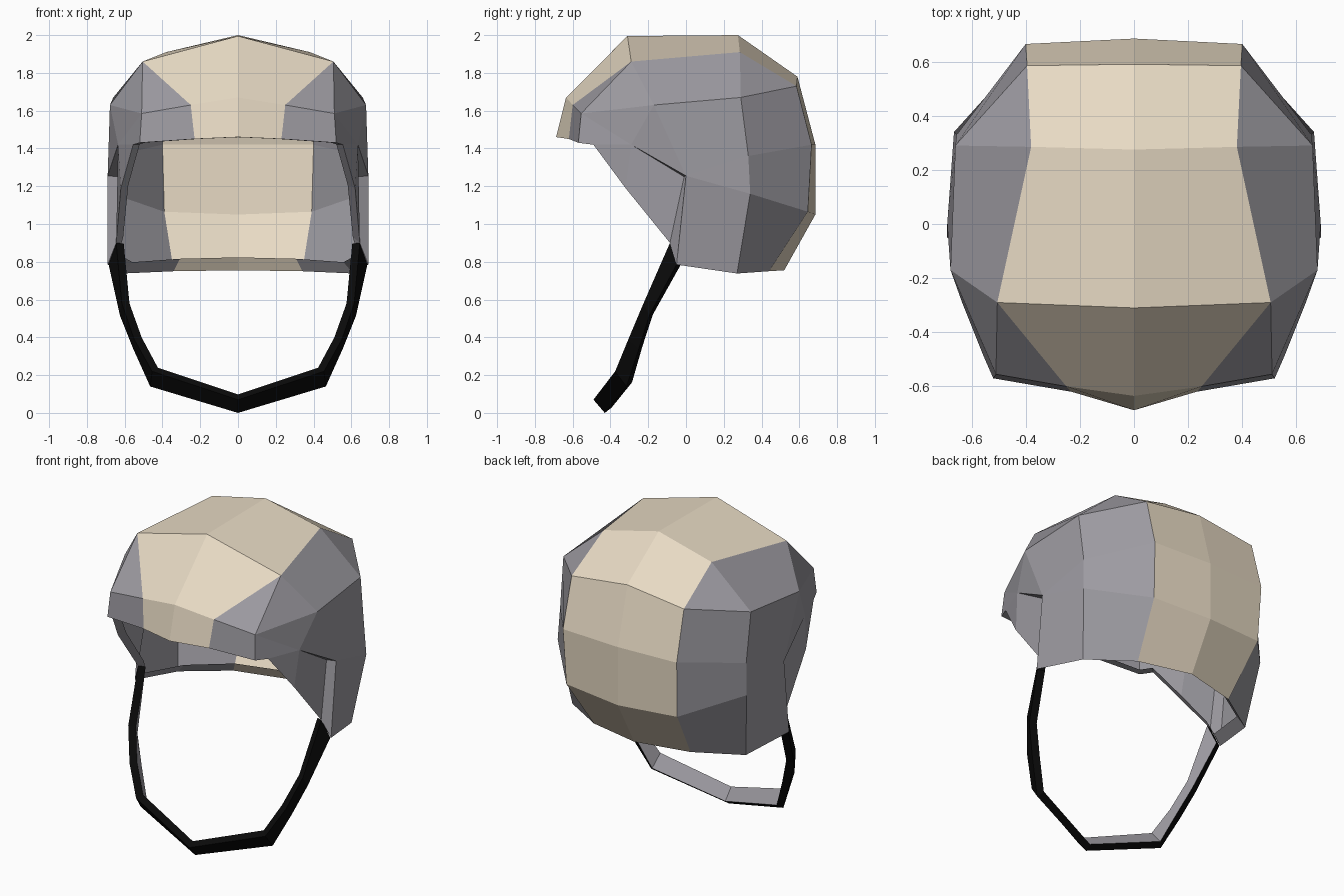
import bpy, bmesh
from mathutils import Vector

if "Cube" in bpy.data.objects:
    bpy.data.objects.remove(bpy.data.objects["Cube"])


def material(name, rgb):
    m = bpy.data.materials.new(name)
    m.diffuse_color = (*rgb, 1)
    m.use_nodes = True
    m.node_tree.nodes["Principled BSDF"].inputs["Base Color"].default_value = m.diffuse_color
    return m


cream = material("cream", (0.80, 0.70, 0.55))
grey = material("grey", (0.335, 0.325, 0.355))
black = material("black", (0.003, 0.003, 0.003))


def add_lip(bm):
    """Fold a narrow lip inward along the open edge, away from the mirror plane."""
    middle = Vector((0, 0.1, 1.45))
    rim = [ed for ed in bm.edges if ed.is_boundary and max(v.co.x for v in ed.verts) > 0.001]
    inner = {}
    for v in {v for ed in rim for v in ed.verts}:
        width = 0.08 if v.co.z < 0.8 else 0.05
        inner[v] = bm.verts.new(v.co + (middle - v.co).normalized() * width)
    for ed in rim:
        a, b = ed.verts
        mi = ed.link_faces[0].material_index
        bm.faces.new([a, b, inner[b], inner[a]]).material_index = mi


def half_object(name, quads, mats, outward, lip=False, thickness=0):
    """Half mesh from (points, material) faces, mirrored over x, with a lip or a thickness."""
    bm = bmesh.new()
    for pts, mi in quads:
        bm.faces.new([bm.verts.new(p) for p in pts]).material_index = mi
    bmesh.ops.remove_doubles(bm, verts=bm.verts, dist=0.0005)
    if lip:
        add_lip(bm)
    bmesh.ops.recalc_face_normals(bm, faces=bm.faces)
    bm.faces.ensure_lookup_table()
    if bm.faces[outward[0]].normal.dot(Vector(outward[1])) < 0:
        bmesh.ops.reverse_faces(bm, faces=bm.faces)
    me = bpy.data.meshes.new(name)
    bm.to_mesh(me)
    bm.free()
    for m in mats:
        me.materials.append(m)
    ob = bpy.data.objects.new(name, me)
    bpy.context.collection.objects.link(ob)
    mir = ob.modifiers.new("mirror", 'MIRROR')
    mir.use_clip = True
    if thickness:
        sol = ob.modifiers.new("thickness", 'SOLIDIFY')
        sol.thickness = thickness
        sol.offset = -1
        sol.material_offset = 1
    return ob


# Helmet centre line (y, z) and stripe edge (x, y, z), from brim over the top to the nape
centre = [(0, y, z) for y, z in [
    (-0.688, 1.46), (-0.635, 1.67), (-0.31, 1.995), (0.275, 2.0),
    (0.59, 1.78), (0.685, 1.42), (0.685, 1.05), (0.52, 0.755)]]
e = [(0.23, -0.62, 1.45), (0.25, -0.60, 1.63), (0.505, -0.29, 1.86), (0.38, 0.285, 1.91),
     (0.395, 0.585, 1.73), (0.40, 0.665, 1.42), (0.39, 0.645, 1.065), (0.34, 0.44, 0.75)]

# Side points
brim_top, brim_low = (0.51, -0.555, 1.585), (0.52, -0.57, 1.43)
temple, rim_top, rim_mid = (0.635, -0.29, 1.42), (0.555, -0.49, 1.42), (0.62, -0.32, 1.19)
ear_in, rim_low = (0.63, -0.01, 1.25), (0.645, -0.085, 0.90)
ear, ear_low = (0.69, 0.0, 1.255), (0.69, -0.05, 0.785)
crown_f, crown_b = (0.678, -0.17, 1.63), (0.66, 0.29, 1.67)
back_up, back_mid, back_low = (0.655, 0.33, 1.36), (0.665, 0.34, 1.16), (0.61, 0.27, 0.738)

faces = [([centre[i], centre[i + 1], e[i + 1], e[i]], 0) for i in range(7)]
faces += [(f, 1) for f in [
    # brim side and temple
    [e[0], e[1], brim_top, brim_low], [e[1], e[2], brim_top],
    [brim_top, e[2], crown_f], [brim_top, crown_f, temple],
    [brim_low, brim_top, temple, rim_top], [rim_top, temple, rim_mid],
    [temple, crown_f, ear], [temple, ear_in, rim_low, rim_mid],
    # step in front of the ear
    [temple, ear, ear_in], [ear_in, ear, ear_low, rim_low],
    # crown and back side
    [e[2], e[3], crown_b, crown_f], [e[3], e[4], crown_b],
    [crown_b, e[4], e[5], back_up], [crown_f, crown_b, back_up, ear],
    [back_up, e[5], e[6], back_mid], [back_mid, e[6], e[7], back_low],
    [ear, back_up, back_mid], [ear, back_mid, back_low, ear_low]]]
half_object("helmet_shell", faces, [cream, grey], (2, (0, 0, 1)), lip=True)

# Chin strap: front and back edges of the band, black outside and grey inside
front = [(0.645, -0.085, 0.90), (0.615, -0.225, 0.58), (0.55, -0.305, 0.39),
         (0.455, -0.375, 0.22), (0, -0.49, 0.07)]
back = [(0.685, -0.05, 0.785), (0.625, -0.195, 0.515), (0.555, -0.25, 0.34),
        (0.465, -0.315, 0.14), (0, -0.43, 0.0)]
band = [([front[i], front[i + 1], back[i + 1], back[i]], 0) for i in range(4)]
half_object("chin_strap", band, [black, grey], (0, (1, 0, 0)), thickness=0.045)
